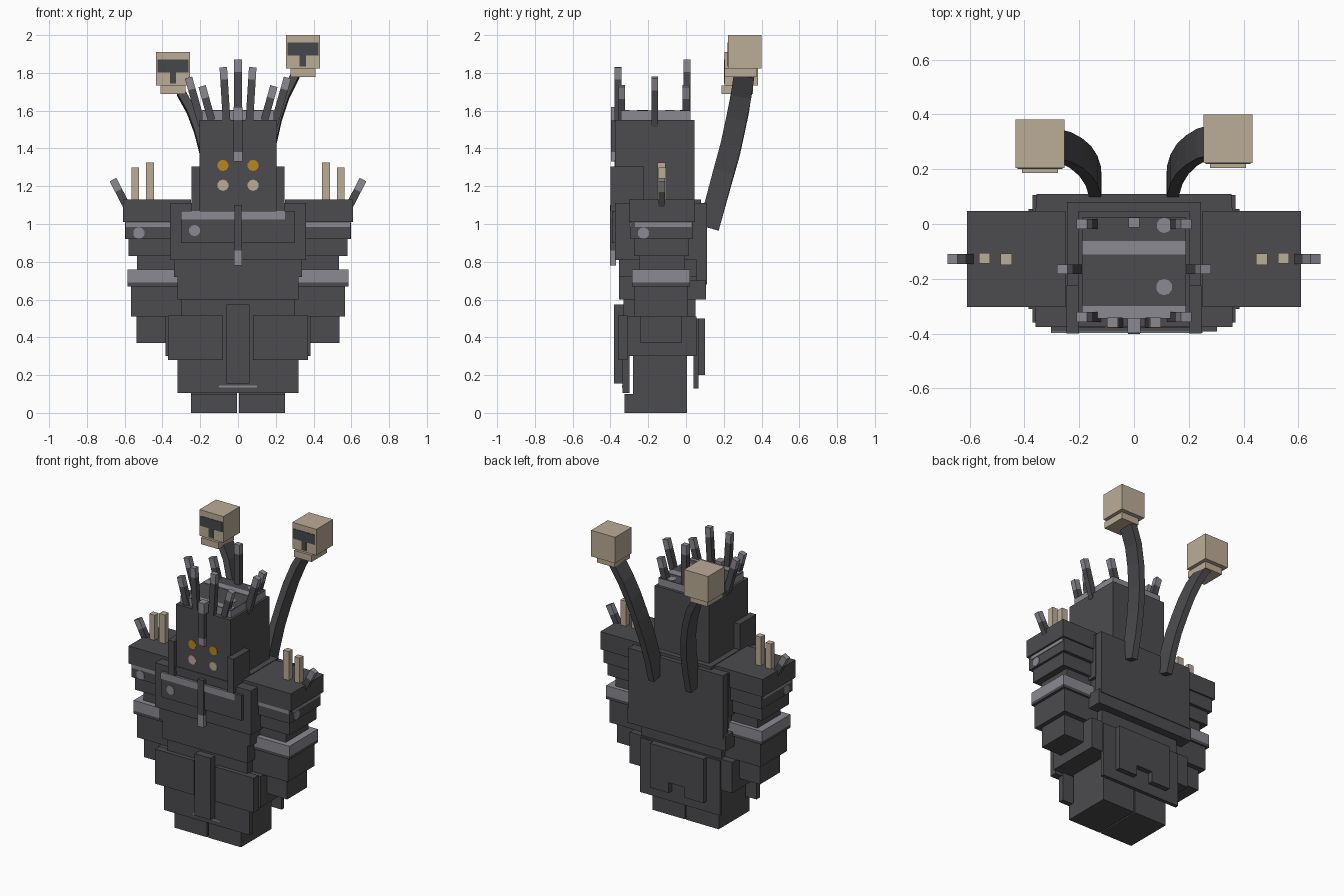
import bpy, bmesh
from mathutils import Vector

cube = bpy.data.objects.get("Cube")
if cube:
    bpy.data.objects.remove(cube, do_unlink=True)


def material(name, r, g, b):
    m = bpy.data.materials.new(name)
    m.use_nodes = True
    m.diffuse_color = (r, g, b, 1)
    m.node_tree.nodes["Principled BSDF"].inputs["Base Color"].default_value = (r, g, b, 1)
    return m


STONE = material("dark stone", 0.072, 0.071, 0.077)
PALE = material("pale grey", 0.258, 0.252, 0.285)
BONE = material("bone", 0.5, 0.412, 0.305)
AMBER = material("amber", 0.48, 0.24, 0.013)
VISOR = material("visor dark", 0.06, 0.065, 0.072)


def finish(name, bm, mats):
    bmesh.ops.recalc_face_normals(bm, faces=bm.faces)
    me = bpy.data.meshes.new(name)
    bm.to_mesh(me)
    bm.free()
    for m in mats:
        me.materials.append(m)
    ob = bpy.data.objects.new(name, me)
    bpy.context.collection.objects.link(ob)
    return ob


def box(name, x, y, z, mat=STONE):
    """Box from (low, high) ranges."""
    bm = bmesh.new()
    bmesh.ops.create_cube(bm, size=1)
    for v in bm.verts:
        for i, (lo, hi) in enumerate((x, y, z)):
            v.co[i] = lo if v.co[i] < 0 else hi
    return finish(name, bm, [mat])


def pair(name, x, y, z, mat=STONE):
    box("left_" + name, x, y, z, mat)
    box("right_" + name, (-x[1], -x[0]), y, z, mat)


def disc(name, pos, radius, axis, mat):
    """Thin round plate facing along the axis."""
    bm = bmesh.new()
    bmesh.ops.create_cone(bm, cap_ends=True, segments=10, radius1=radius,
                          radius2=radius, depth=0.006)
    rot = Vector(axis).to_track_quat('Z', 'Y')
    for v in bm.verts:
        v.co = rot @ v.co + Vector(pos)
    finish(name, bm, [mat])


def sweep(name, pts, hx, hy, tip=False):
    """Rectangular bar along a path; the last segment may be a pale tip."""
    pts = [Vector(p) for p in pts]
    bm = bmesh.new()
    rings = []
    for i, p in enumerate(pts):
        t = (pts[min(i + 1, len(pts) - 1)] - pts[max(i - 1, 0)]).normalized()
        depth = t.cross(Vector((1, 0, 0))).normalized()
        side = depth.cross(t)
        rings.append([bm.verts.new(p + side * hx * a + depth * hy * b)
                      for a, b in ((-1, -1), (1, -1), (1, 1), (-1, 1))])
    for i in range(len(rings) - 1):
        for k in range(4):
            n = (k + 1) % 4
            f = bm.faces.new((rings[i][k], rings[i][n], rings[i + 1][n], rings[i + 1][k]))
            f.material_index = int(tip and i == len(rings) - 2)
    bm.faces.new(rings[0])
    bm.faces.new(rings[-1]).material_index = int(tip)
    finish(name, bm, [STONE, PALE])


def spike(name, base, top, h=0.02):
    a, b = Vector(base), Vector(top)
    sweep(name, (a, b - (b - a).normalized() * 0.065, b), h, 0.018, True)


# Legs and feet
pair("foot", (0.005, 0.25), (-0.325, 0.005), (0, 0.1))
pair("leg", (0.005, 0.25), (-0.28, 0.005), (0.1, 0.4))

# Hips and skirts
box("hips", (-0.385, 0.385), (-0.31, 0.055), (0.3, 0.51))
box("front_skirt", (-0.32, 0.32), (-0.335, -0.3), (0.105, 0.5))
pair("front_tasset", (0.08, 0.37), (-0.36, -0.31), (0.28, 0.515))
box("front_strap", (-0.06, 0.06), (-0.38, -0.33), (0.155, 0.575))
box("skirt_trim", (-0.1, 0.1), (-0.338, -0.33), (0.135, 0.145), PALE)
box("back_skirt", (-0.3, 0.3), (0.04, 0.065), (0.13, 0.5))
pair("back_skirt_panel", (0.06, 0.2), (0.06, 0.1), (0.2, 0.5))
box("back_skirt_bridge", (-0.06, 0.06), (0.06, 0.1), (0.27, 0.5))

# Torso, stepping outward toward the chest
for name, hx, y, z in (("waist", 0.3, (-0.33, 0.05), (0.5, 0.62)),
                       ("belly", 0.32, (-0.355, 0.06), (0.6, 0.72)),
                       ("ribs", 0.34, (-0.355, 0.06), (0.72, 0.81)),
                       ("chest", 0.36, (-0.375, 0.06), (0.81, 1.11)),
                       ("belt_back", 0.37, (0.0, 0.105), (0.6, 0.7)),
                       ("back_plate", 0.355, (0.055, 0.11), (0.68, 1.11)),
                       ("collar", 0.245, (-0.38, 0.08), (1.1, 1.13)),
                       ("chest_panel", 0.303, (-0.393, -0.37), (0.9, 1.07))):
    box(name, (-hx, hx), y, z)
box("chest_band", (-0.303, 0.25), (-0.397, -0.39), (1.025, 1.07), PALE)
disc("chest_spot", (-0.23, -0.394, 0.965), 0.03, (0, -1, 0), PALE)
box("chest_strip", (-0.022, 0.022), (-0.402, -0.37), (0.86, 1.1))
box("chest_strip_tip", (-0.022, 0.022), (-0.402, -0.37), (0.78, 0.86), PALE)

# Head
box("head", (-0.205, 0.205), (-0.375, 0.045), (1.1, 1.55))
pair("cheek_guard", (0.2, 0.247), (-0.4, -0.225), (1.07, 1.305))
box("crown_base", (-0.19, 0.19), (-0.345, 0.025), (1.55, 1.597), PALE)
box("crown_top", (-0.19, 0.19), (-0.345, 0.025), (1.595, 1.6))
box("crown_stripe_middle", (-0.188, 0.188), (-0.112, -0.062), (1.598, 1.603), PALE)
box("crown_stripe_front", (-0.188, 0.188), (-0.344, -0.3), (1.598, 1.603), PALE)
disc("crown_spot_front", (0.11, -0.23, 1.6), 0.03, (0, 0, 1), PALE)
disc("crown_spot_back", (0.11, -0.005, 1.6), 0.028, (0, 0, 1), PALE)
box("brow_strip", (-0.024, 0.024), (-0.397, -0.37), (1.38, 1.55))
box("brow_strip_top", (-0.024, 0.024), (-0.397, -0.345), (1.55, 1.62), PALE)
box("brow_strip_tip", (-0.024, 0.024), (-0.397, -0.37), (1.33, 1.38), PALE)
for s, side in ((1, "left"), (-1, "right")):
    disc(side + "_upper_eye", (s * 0.08, -0.376, 1.31), 0.03, (0, -1, 0), AMBER)
    disc(side + "_lower_eye", (s * 0.08, -0.376, 1.205), 0.03, (0, -1, 0), BONE)

# Crown spikes
spike("crown_spike_back", (0, 0.005, 1.56), (0, 0.005, 1.87))
for s, side in ((1, "left"), (-1, "right")):
    for part, base, top in (("front", (0.06, -0.36, 1.54), (0.078, -0.36, 1.83)),
                            ("front_corner", (0.14, -0.34, 1.55), (0.19, -0.34, 1.73)),
                            ("side", (0.19, -0.165, 1.52), (0.262, -0.165, 1.775)),
                            ("back_corner", (0.14, 0.0, 1.55), (0.19, 0.0, 1.73))):
        spike(side + "_crown_spike_" + part, (s * base[0], *base[1:]), (s * top[0], *top[1:]))

# Arms as stacked tiers
for part, hi, y, z, mat in (("shoulder", 0.61, (-0.303, 0.048), (1.01, 1.13), STONE),
                            ("upper_tier", 0.595, (-0.295, 0.037), (0.92, 1.01), STONE),
                            ("second_tier", 0.58, (-0.275, 0.015), (0.83, 0.92), STONE),
                            ("elbow", 0.535, (-0.25, -0.005), (0.76, 0.83), STONE),
                            ("pale_ring", 0.585, (-0.285, 0.022), (0.69, 0.76), PALE),
                            ("ring_base", 0.585, (-0.285, 0.022), (0.67, 0.69), STONE),
                            ("forearm", 0.567, (-0.275, 0.01), (0.51, 0.67), STONE),
                            ("hand", 0.538, (-0.24, -0.025), (0.37, 0.51), STONE)):
    pair("arm_" + part, (0.25, hi), y, z, mat)
pair("arm_front_band", (0.36, 0.593), (-0.299, -0.293), (0.985, 1.008), PALE)
pair("arm_side_band", (0.592, 0.599), (-0.27, 0.03), (0.985, 1.008), PALE)
pair("inner_post", (0.445, 0.487), (-0.15, -0.108), (1.12, 1.325), BONE)
pair("outer_post", (0.525, 0.565), (-0.145, -0.105), (1.12, 1.3), BONE)
for s, side in ((1, "left"), (-1, "right")):
    disc(side + "_arm_side_spot", (s * 0.596, -0.225, 0.952), 0.031, (s, 0, 0), PALE)
    spike(side + "_shoulder_spike", (s * 0.592, -0.128, 1.1), (s * 0.662, -0.128, 1.235))
disc("right_arm_front_spot", (-0.525, -0.296, 0.952), 0.031, (0, -1, 0), PALE)

# Curved stalks, each carrying a small skull
PATH = ((0.14, 0.12, 0.98), (0.143, 0.16, 1.13), (0.155, 0.2, 1.28), (0.178, 0.238, 1.42),
        (0.21, 0.268, 1.56), (0.25, 0.292, 1.68), (0.305, 0.308, 1.79))
for s, side, drop in ((1, "left", 0), (-1, "right", 0.09)):
    k = 1 - drop / 0.81
    dy = -drop * 0.2
    sweep(side + "_stalk", [(s * x, y + dy * (z - 0.98), 0.98 + (z - 0.98) * k)
                            for x, y, z in PATH], 0.022, 0.055)
    cx, y0, z0 = s * 0.343, 0.222 + dy, 1.823 - drop
    box(side + "_skull", (cx - 0.09, cx + 0.09), (y0, y0 + 0.178), (z0, z0 + 0.177), BONE)
    box(side + "_skull_jaw", (cx - 0.066, cx + 0.066), (y0 - 0.017, y0 + 0.15),
        (z0 - 0.045, z0), BONE)
    box(side + "_skull_visor", (cx - 0.082, cx + 0.082), (y0 - 0.003, y0 + 0.003),
        (z0 + 0.07, z0 + 0.137), VISOR)
    box(side + "_skull_nose", (cx - 0.018, cx + 0.016), (y0 - 0.003, y0 + 0.003),
        (z0 + 0.01, z0 + 0.07), VISOR)
